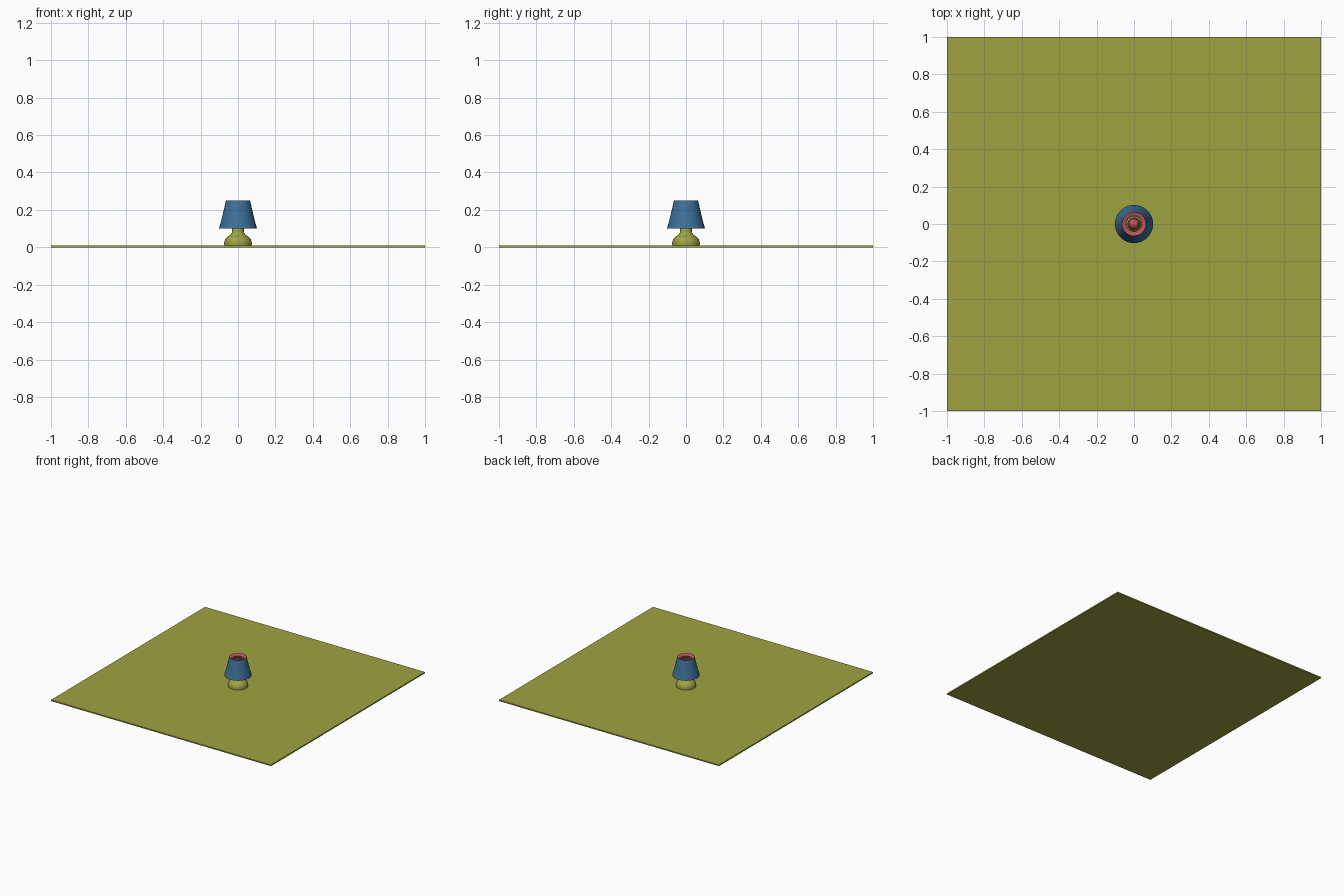
import bpy, bmesh, math

if "Cube" in bpy.data.objects:
    bpy.data.objects.remove(bpy.data.objects["Cube"])


def material(name, rgb):
    m = bpy.data.materials.new(name)
    m.diffuse_color = (*rgb, 1)
    m.use_nodes = True
    m.node_tree.nodes["Principled BSDF"].inputs["Base Color"].default_value = m.diffuse_color
    return m


OLIVE = material("olive", (0.34, 0.37, 0.055))
BLUE = material("blue", (0.045, 0.16, 0.31))
RED = material("red", (0.50, 0.085, 0.105))


def finish(name, bm, mats, angle=40):
    me = bpy.data.meshes.new(name)
    bm.to_mesh(me)
    bm.free()
    ob = bpy.data.objects.new(name, me)
    bpy.context.collection.objects.link(ob)
    for m in mats:
        me.materials.append(m)
    bpy.ops.object.select_all(action='DESELECT')
    bpy.context.view_layer.objects.active = ob
    ob.select_set(True)
    bpy.ops.object.shade_smooth_by_angle(angle=math.radians(angle))
    return ob


def lathe(name, profile, mats, closed=False, red_from=None, n=48):
    """Turn an (r, z) profile around z; segments from red_from on use slot 1."""
    bm = bmesh.new()
    rings = []
    for r, z in profile:
        if r == 0:
            rings.append([bm.verts.new((0, 0, z))] * n)
        else:
            rings.append([bm.verts.new((r * math.cos(2 * math.pi * i / n),
                                        r * math.sin(2 * math.pi * i / n), z))
                          for i in range(n)])
    for k in range(len(rings) if closed else len(rings) - 1):
        a, b = rings[k], rings[(k + 1) % len(rings)]
        for i in range(n):
            j = (i + 1) % n
            f = bm.faces.new(list(dict.fromkeys((a[i], a[j], b[j], b[i]))))
            if red_from is not None and k >= red_from:
                f.material_index = 1
    bmesh.ops.recalc_face_normals(bm, faces=bm.faces)
    return finish(name, bm, mats)


# Thin square table top
bm = bmesh.new()
bmesh.ops.create_cube(bm, size=1)
bmesh.ops.scale(bm, vec=(2, 2, 0.01), verts=bm.verts)
bmesh.ops.translate(bm, vec=(0, 0, 0.005), verts=bm.verts)
finish("table_top", bm, [OLIVE])

# Rounded foot rising into the stem
lathe("lamp_base", [(0, 0.004), (0.072, 0.004), (0.074, 0.018), (0.073, 0.032),
                    (0.067, 0.046), (0.055, 0.058), (0.042, 0.066),
                    (0.034, 0.075), (0.031, 0.088), (0.031, 0.125),
                    (0.026, 0.135), (0, 0.135)], [OLIVE])

# Flared shade: blue outside, red lining with a turned-in top collar
lathe("lamp_shade", [(0.102, 0.100), (0.091, 0.138), (0.081, 0.178),
                     (0.072, 0.218), (0.064, 0.250), (0.060, 0.250),
                     (0.040, 0.238), (0.040, 0.234), (0.062, 0.234),
                     (0.077, 0.178), (0.087, 0.138), (0.098, 0.100)],
      [BLUE, RED], closed=True, red_from=4)

# Bulb above the stem
lathe("bulb", [(0.014, 0.130), (0.015, 0.150), (0.024, 0.166), (0.029, 0.182),
               (0.026, 0.198), (0.016, 0.209), (0, 0.213)], [RED])

# Olive ring and arms holding the shade
lathe("shade_ring", [(0.031, 0.222), (0.035, 0.222), (0.035, 0.226),
                     (0.031, 0.226)], [OLIVE], closed=True)
for i in range(3):
    bpy.ops.mesh.primitive_cylinder_add(vertices=8, radius=0.0025, depth=0.094)
    arm = bpy.context.object
    a = 2 * math.pi * i / 3 + math.pi / 2
    arm.location = (0.031 * math.cos(a), 0.031 * math.sin(a), 0.177)
    arm.name = "shade_arm"
    arm.data.materials.append(OLIVE)
